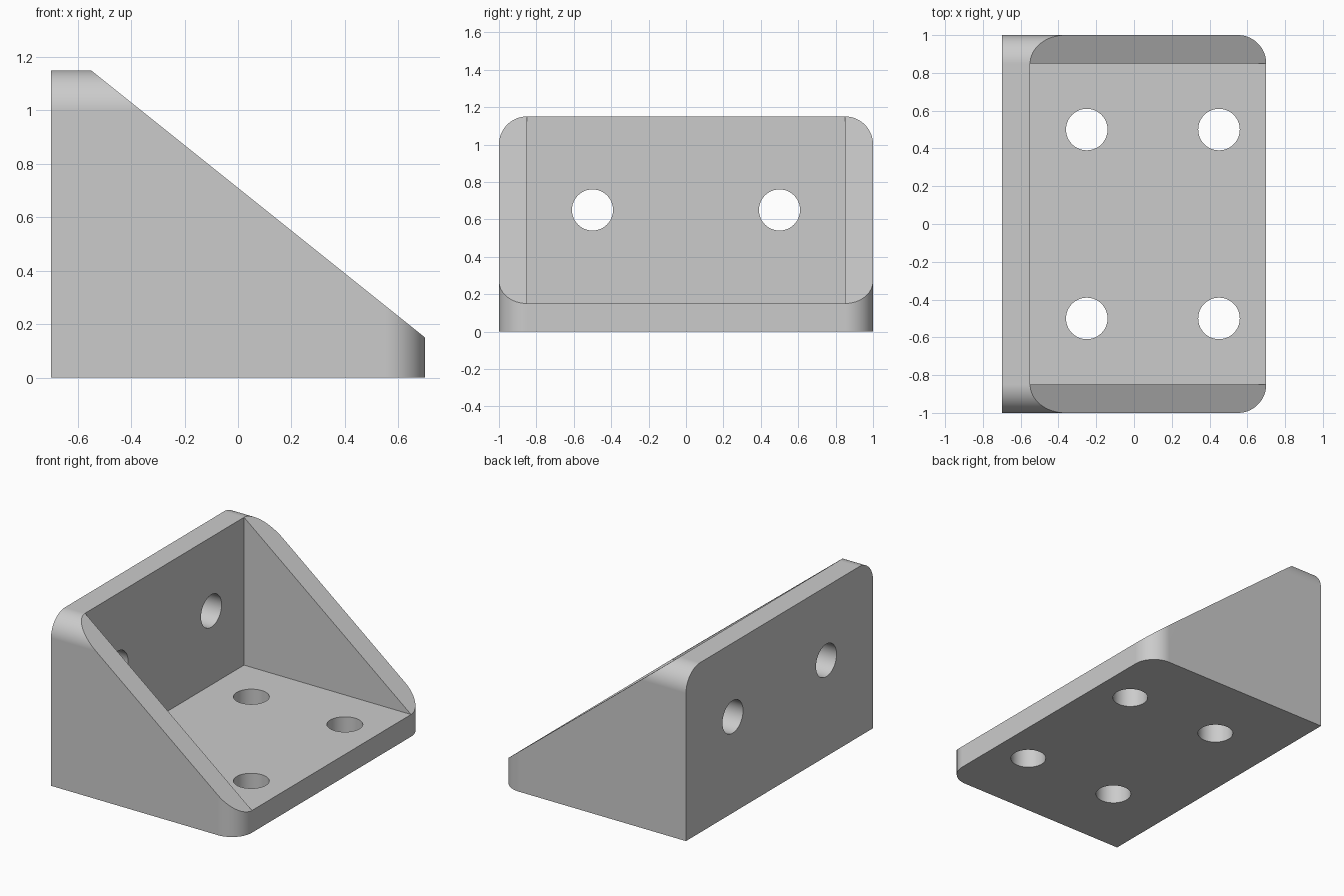
import bpy
import bmesh
import math
from mathutils import Vector

if "Cube" in bpy.data.objects:
    bpy.data.objects.remove(bpy.data.objects["Cube"], do_unlink=True)

# Main dimensions
FRONT, BACK, HALF, TOP = 0.7, -0.7, 1.0, 1.15
WALL = 0.15
HOLE = 0.11

grey = bpy.data.materials.new("light_grey")
grey.use_nodes = True
colour = (0.6, 0.6, 0.6, 1)
grey.diffuse_color = colour
grey.node_tree.nodes["Principled BSDF"].inputs["Base Color"].default_value = colour


def prism(name, points, axis, low, high):
    """Extrude a 2D outline along an axis; the outline uses the other two axes in order."""
    def place(p, level):
        co = list(p)
        co.insert("xyz".index(axis), level)
        return Vector(co)

    bm = bmesh.new()
    face = bm.faces.new([bm.verts.new(place(p, low)) for p in points])
    moved = bmesh.ops.extrude_face_region(bm, geom=[face], use_keep_orig=True)
    shift = place((0, 0), high - low)
    verts = [v for v in moved["geom"] if isinstance(v, bmesh.types.BMVert)]
    bmesh.ops.translate(bm, verts=verts, vec=shift)
    bmesh.ops.recalc_face_normals(bm, faces=bm.faces)
    mesh = bpy.data.meshes.new(name)
    bm.to_mesh(mesh)
    bm.free()
    mesh.materials.append(grey)
    obj = bpy.data.objects.new(name, mesh)
    bpy.context.collection.objects.link(obj)
    return obj


def arc(cx, cy, radius, start, end, steps):
    return [(cx + radius * math.cos(math.radians(start + (end - start) * i / steps)),
             cy + radius * math.sin(math.radians(start + (end - start) * i / steps)))
            for i in range(steps + 1)]


def circle(cx, cy):
    return arc(cx, cy, HOLE, 0, 360, 48)[:-1]


def combine(target, tool, operation):
    """Apply a boolean and throw the tool away."""
    mod = target.modifiers.new("cut", "BOOLEAN")
    mod.operation = operation
    mod.solver = "EXACT"
    mod.object = tool
    bpy.context.view_layer.objects.active = target
    bpy.ops.object.modifier_apply(modifier=mod.name)
    bpy.data.objects.remove(tool, do_unlink=True)


# Wedge body, its slope running from the wall top to the base front edge
slope = (TOP - WALL) / (FRONT - BACK - WALL)
peak = WALL + slope * (FRONT - BACK)
toe = FRONT + WALL / slope
bracket = prism("corner_bracket", [(BACK, 0), (toe, 0), (BACK, peak)], "y", -1.2, 1.2)

# Rounded plan: base plate front corners
edge = HALF - WALL
plan = ([(-1, -HALF)] + arc(FRONT - WALL, -edge, WALL, -90, 0, 16)
        + arc(FRONT - WALL, edge, WALL, 0, 90, 16) + [(-1, HALF)])
combine(bracket, prism("plan_cutter", plan, "z", -0.5, 2), "INTERSECT")

# Rounded elevation: back wall top corners
elevation = ([(-HALF, -0.5), (HALF, -0.5)] + arc(edge, TOP - WALL, WALL, 0, 90, 16)
             + arc(-edge, TOP - WALL, WALL, 90, 180, 16))
combine(bracket, prism("elevation_cutter", elevation, "x", -1, 1.2), "INTERSECT")

# Cavity between the two side gussets
inner = BACK + WALL
pocket = [(inner, -edge), (1.2, -edge), (1.2, edge), (inner, edge)]
combine(bracket, prism("pocket_cutter", pocket, "z", WALL, 2), "DIFFERENCE")

# Screw holes through the base and the wall
for y in (-0.5, 0.5):
    for x in (-0.25, 0.45):
        combine(bracket, prism("base_hole", circle(x, y), "z", -0.1, 0.3), "DIFFERENCE")
    combine(bracket, prism("wall_hole", circle(y, 0.65), "x", -0.8, -0.4), "DIFFERENCE")

# Clean up and shade
bm = bmesh.new()
bm.from_mesh(bracket.data)
bmesh.ops.remove_doubles(bm, verts=bm.verts, dist=0.0001)
bm.to_mesh(bracket.data)
bm.free()
for obj in bpy.context.selected_objects:
    obj.select_set(False)
bracket.select_set(True)
bpy.context.view_layer.objects.active = bracket
bpy.ops.object.shade_smooth_by_angle(angle=math.radians(25))
weighted = bracket.modifiers.new("weighted_normals", "WEIGHTED_NORMAL")
weighted.keep_sharp = True
